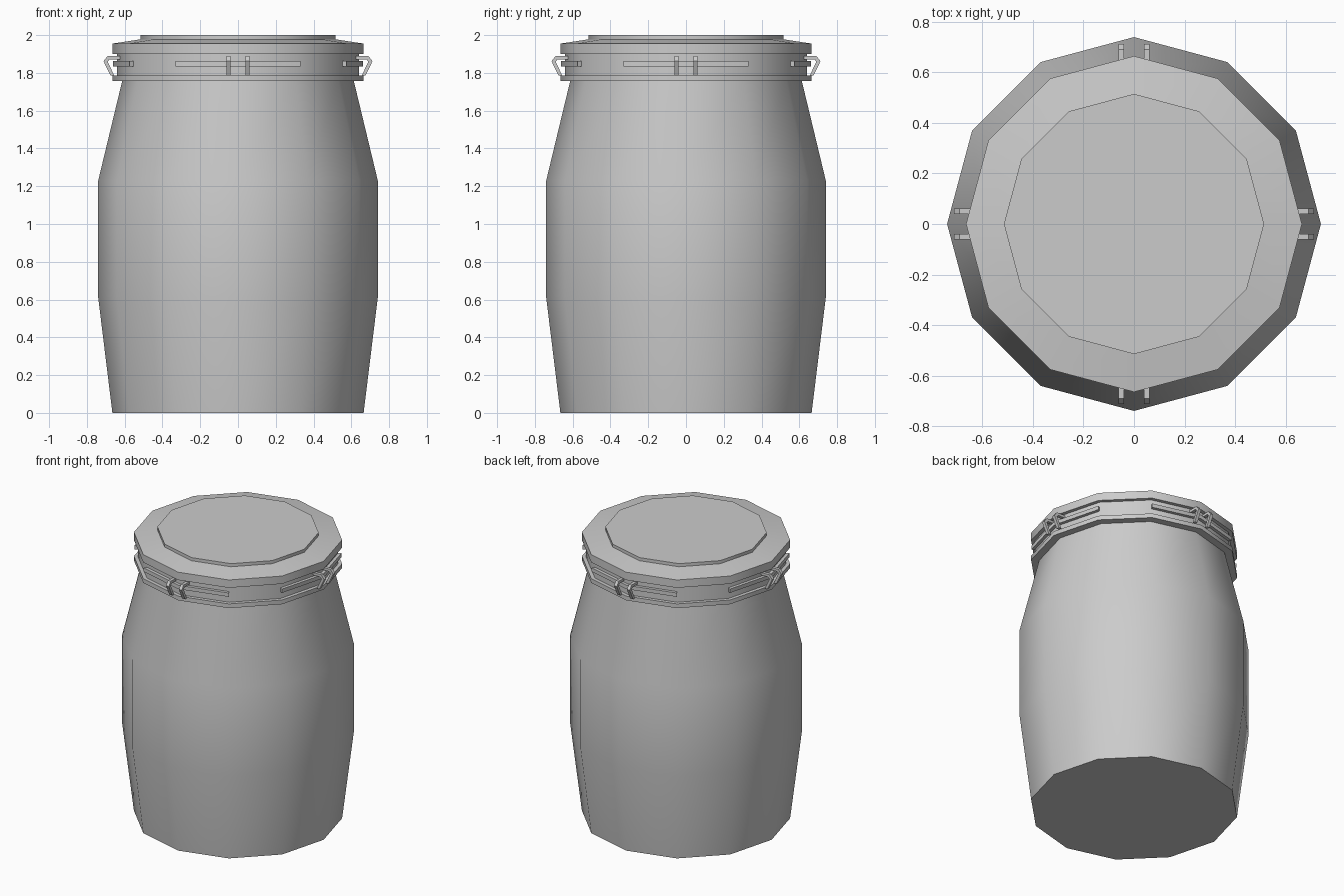
import bpy, bmesh, math
from mathutils import Matrix, Vector

cube = bpy.data.objects.get("Cube")
if cube:
    bpy.data.objects.remove(cube, do_unlink=True)

SIDES = 12
STEP = 2 * math.pi / SIDES

grey = bpy.data.materials.new("plain grey")
grey.use_nodes = True
grey.diffuse_color = (0.6, 0.6, 0.6, 1)
grey.node_tree.nodes["Principled BSDF"].inputs["Base Color"].default_value = (0.6, 0.6, 0.6, 1)


def finish(name, bm, smooth=True):
    bmesh.ops.recalc_face_normals(bm, faces=bm.faces)
    mesh = bpy.data.meshes.new(name)
    bm.to_mesh(mesh)
    bm.free()
    mesh.materials.append(grey)
    obj = bpy.data.objects.new(name, mesh)
    bpy.context.collection.objects.link(obj)
    if smooth:
        bpy.ops.object.select_all(action='DESELECT')
        obj.select_set(True)
        bpy.context.view_layer.objects.active = obj
        bpy.ops.object.shade_smooth_by_angle(angle=math.radians(35))
    return obj


def lathe(name, profile):
    """Twelve-sided solid of revolution, capped at both ends."""
    bm = bmesh.new()
    rings = [[bm.verts.new((r * math.cos(i * STEP), r * math.sin(i * STEP), z))
              for i in range(SIDES)] for r, z in profile]
    for a, b in zip(rings, rings[1:]):
        for i in range(SIDES):
            j = (i + 1) % SIDES
            bm.faces.new((a[i], a[j], b[j], b[i]))
    bm.faces.new(rings[0])
    bm.faces.new(rings[-1])
    return finish(name, bm)


def clasp_bar(name, turn, r0, r1, z0, z1):
    """Bar following the two facets either side of one corner."""
    bm = bmesh.new()
    sections = []
    for k in (-1, 0, 1):
        a = turn + k * STEP
        sections.append([bm.verts.new((r * math.cos(a), r * math.sin(a), z))
                         for r, z in ((r0, z0), (r1, z0), (r1, z1), (r0, z1))])
    for a, b in zip(sections, sections[1:]):
        for i in range(4):
            j = (i + 1) % 4
            bm.faces.new((a[i], a[j], b[j], b[i]))
    bm.faces.new(sections[0])
    bm.faces.new(sections[-1])
    return finish(name, bm)


def hook(name, turn, offset):
    """Flat bent strip, drawn in radius and height, then given thickness."""
    outline = [(0.62, 1.89), (0.69, 1.89), (0.712, 1.862), (0.675, 1.785),
               (0.655, 1.785), (0.69, 1.86), (0.68, 1.872), (0.62, 1.872)]
    bm = bmesh.new()
    face = bm.faces.new([bm.verts.new((r, offset - 0.011, z)) for r, z in outline])
    out = bmesh.ops.extrude_face_region(bm, geom=[face])
    moved = [v for v in out["geom"] if isinstance(v, bmesh.types.BMVert)]
    bmesh.ops.translate(bm, verts=moved, vec=Vector((0, 0.022, 0)))
    bmesh.ops.rotate(bm, verts=bm.verts, matrix=Matrix.Rotation(turn, 3, 'Z'))
    return finish(name, bm, smooth=False)


# Barrel body and neck
lathe("barrel_body", [(0.665, 0), (0.74, 0.61), (0.74, 1.23), (0.61, 1.77), (0.61, 1.92)])

# Collar around the neck
lathe("lower_collar", [(0.60, 1.757), (0.665, 1.757), (0.665, 1.787), (0.60, 1.787)])
lathe("neck_band", [(0.60, 1.78), (0.64, 1.78), (0.64, 1.91), (0.60, 1.91)])

# Lid with raised centre
lathe("lid", [(0.60, 1.90), (0.665, 1.90), (0.665, 1.955), (0.515, 1.978), (0.515, 2.0)])

# Clasps on four sides
for q, side in enumerate(("left", "back", "right", "front")):
    turn = q * math.pi / 2
    clasp_bar(side + "_clasp_bar", turn, 0.62, 0.662, 1.835, 1.862)
    for n, offset in enumerate((-0.05, 0.05), 1):
        hook(f"{side}_hook_{n}", turn, offset)
